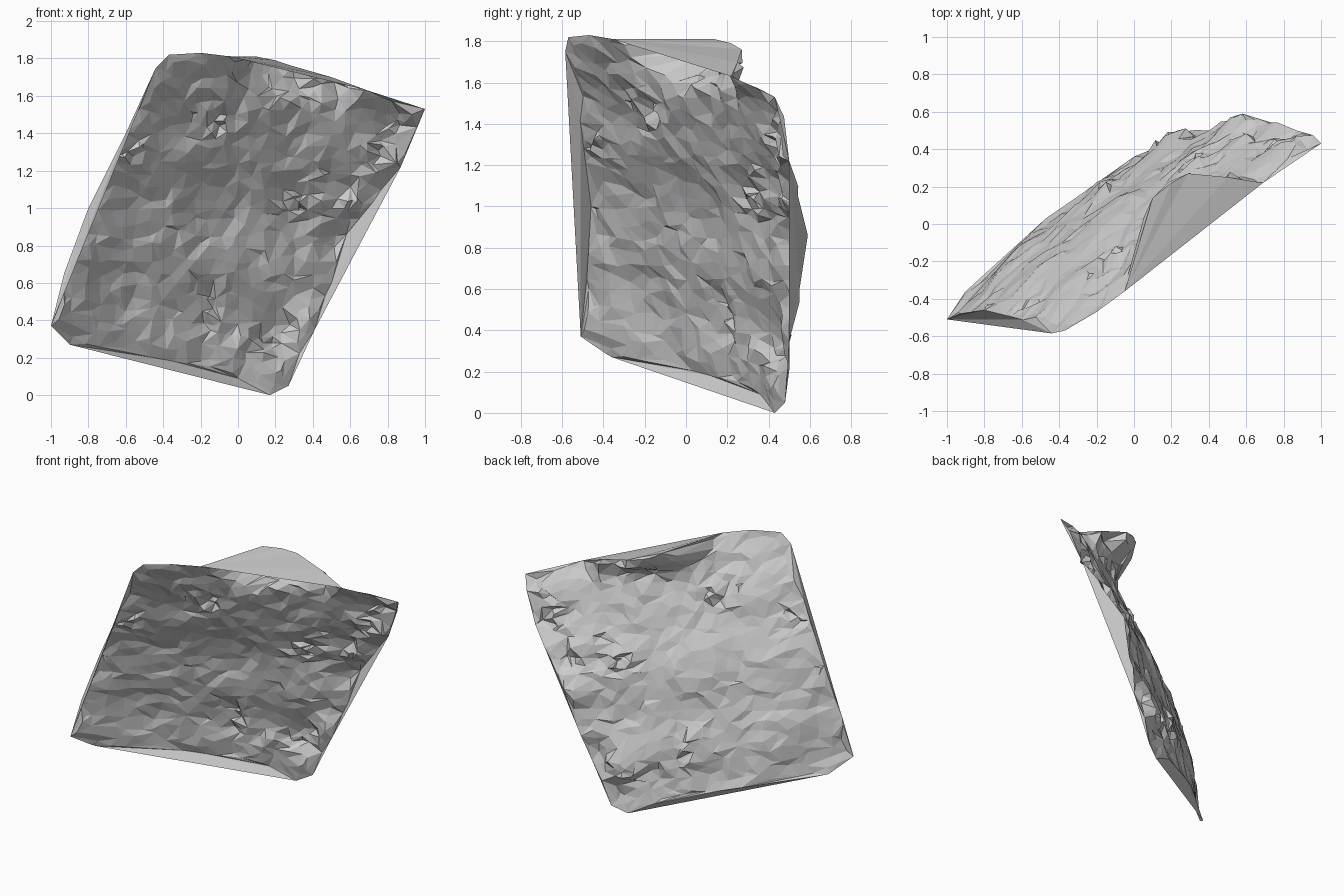
import bpy, bmesh, random
from mathutils import Vector
from mathutils.geometry import delaunay_2d_cdt

if "Cube" in bpy.data.objects:
    bpy.data.objects.remove(bpy.data.objects["Cube"])

random.seed(7)

# Rim of the rock sheet, clockwise from the lower left corner (x, y, z)
RIM = [(-1, -.51, .37), (-.93, -.48, .65), (-.8, -.46, 1.0), (-.6, -.51, 1.4),
       (-.44, -.585, 1.75), (-.37, -.57, 1.82), (-.2, -.47, 1.83), (-.05, -.36, 1.812),
       (.1, .14, 1.81), (.2, .22, 1.79), (.29, .27, 1.76), (.5, .25, 1.70),
       (.69, .22, 1.63), (1, .43, 1.53), (.87, .5, 1.22), (.72, .54, 1.03),
       (.58, .59, .86), (.5, .55, .6), (.41, .5, .35), (.27, .48, .05),
       (.17, .43, 0), (0, .36, .09), (-.34, .12, .18), (-.9, -.36, .27)]

# Interior shape: how far the sheet bows back from its mean plane (x, z, bow)
BOW = [(-.6, .6, .17), (-.2, .5, .18), (.2, .4, .17), (-.5, 1, .19), (-.1, 1, .22),
       (.3, 1, .19), (.55, 1.1, .15), (-.35, 1.4, .15), (-.1, 1.45, .14), (.1, 1.54, .12),
       (.28, 1.57, .15), (.45, 1.57, .13), (.65, 1.45, .12), (.8, 1.4, .1), (-.1, 1.68, .07)]

# Craggy spots with stronger relief (x, z, radius)
CRAGS = [(.55, 1.1, .14), (.28, 1.05, .1), (-.14, 1.5, .1), (-.12, .46, .13),
         (.1, .3, .09), (.78, 1.33, .13), (.3, 1.64, .15), (-.58, 1.3, .08)]


def plane_y(x, z):
    return .686 * x - .372 * z + .313


CONTROLS = [(x, z, y - plane_y(x, z)) for x, y, z in RIM] + BOW


def sheet_y(x, z):
    """Inverse-distance blend of the bow values over the mean plane."""
    total = weight = 0
    for cx, cz, bow in CONTROLS:
        w = 1 / (((x - cx) ** 2 + (z - cz) ** 2) ** 1.6 + 1e-9)
        total += w * bow
        weight += w
    return plane_y(x, z) + total / weight


# Scattered surface points, denser in the craggy spots
points = [Vector((x, z)) for x, y, z in RIM]
step = .066
for i in range(32):
    for j in range(29):
        points.append(Vector((-1 + i * step + random.uniform(-.026, .026),
                              j * step + random.uniform(-.026, .026))))
for cx, cz, r in CRAGS:
    for k in range(9):
        points.append(Vector((cx + random.uniform(-r, r), cz + random.uniform(-r, r))))

# Faceted sheet
flat, _, faces, _, _, _ = delaunay_2d_cdt(points, [], [list(range(len(RIM)))], 1, 1e-5)
bm = bmesh.new()
verts = []
for p in flat:
    x, z = p
    rough = .013
    if any((x - cx) ** 2 + (z - cz) ** 2 < r * r for cx, cz, r in CRAGS):
        rough = .032
    if min((x - a) ** 2 + (z - c) ** 2 for a, b, c in RIM) < 1e-7:
        rough = 0
    verts.append(bm.verts.new((x, sheet_y(x, z) + random.uniform(-1, 1) * rough, z)))
for f in faces:
    bm.faces.new([verts[i] for i in f])


# Flat closing skirts: left side, top pocket roof, right side, bottom
def skirt(first, last):
    ring = [bm.verts.new(RIM[i % len(RIM)]) for i in range(first, last + 1)]
    for a, b in zip(ring[1:], ring[2:]):
        bm.faces.new((ring[0], a, b))


for first, last in ((0, 4), (7, 12), (14, 18), (20, 23)):
    skirt(first, last)

bmesh.ops.delete(bm, geom=[v for v in bm.verts if not v.link_faces], context='VERTS')
bmesh.ops.remove_doubles(bm, verts=bm.verts, dist=.003)
bm.normal_update()
bmesh.ops.reverse_faces(bm, faces=[f for f in bm.faces if f.normal.y < 0])

mesh = bpy.data.meshes.new("rock_sheet")
bm.to_mesh(mesh)
bm.free()
bpy.context.collection.objects.link(bpy.data.objects.new("rock_sheet", mesh))
